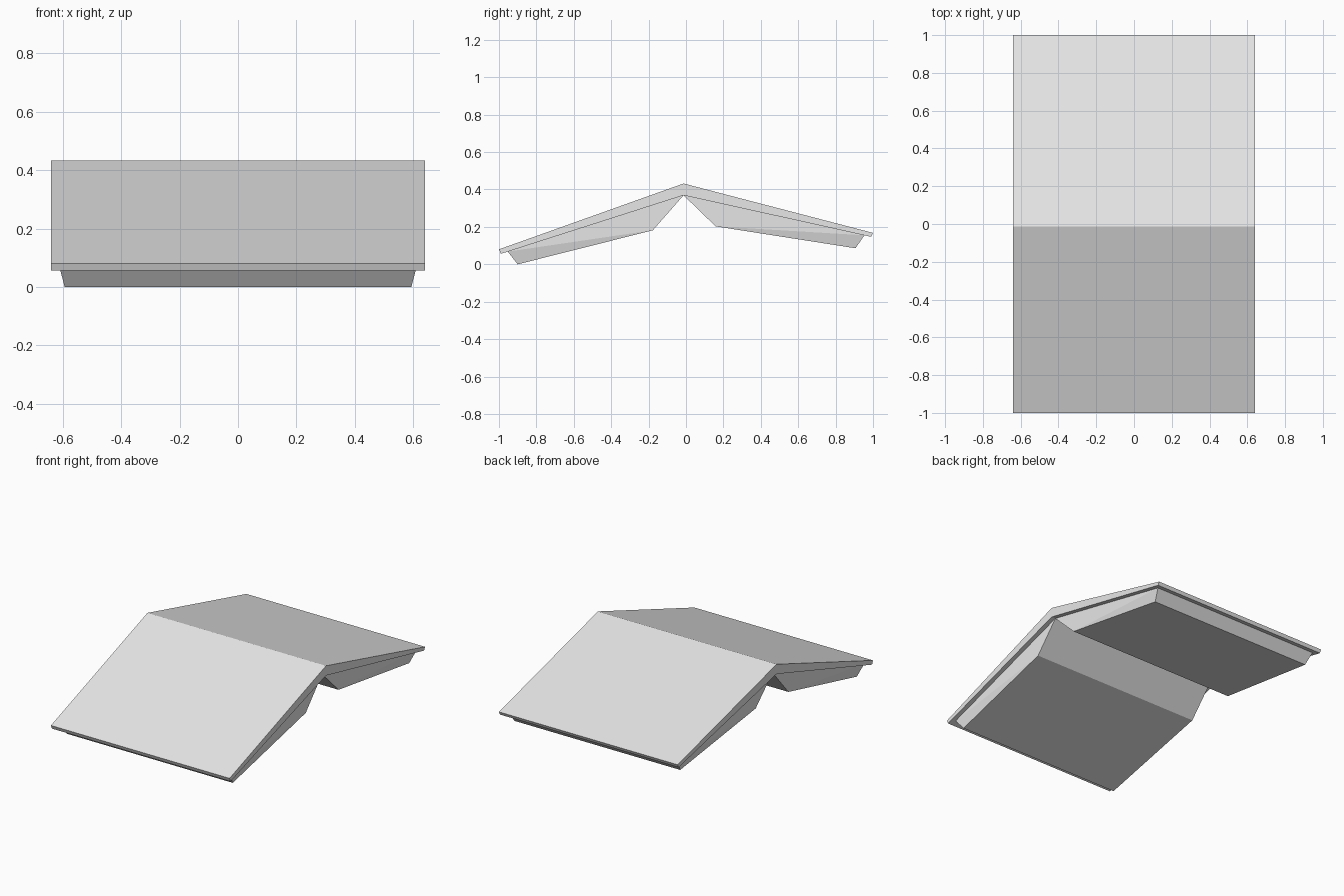
import bpy

if "Cube" in bpy.data.objects:
    bpy.data.objects.remove(bpy.data.objects["Cube"])

grey = bpy.data.materials.new("light grey")
grey.diffuse_color = (0.8, 0.8, 0.8, 1)
grey.use_nodes = True
grey.node_tree.nodes["Principled BSDF"].inputs["Base Color"].default_value = grey.diffuse_color


def loft(name, left, right):
    """Solid between two end outlines (lists of x, y, z), each outline split into quads."""
    n = len(left)
    faces = [(i, (i + 1) % n, (i + 1) % n + n, i + n) for i in range(n)]
    return name, left + right, faces


def add(name, verts, faces):
    mesh = bpy.data.meshes.new(name)
    mesh.from_pydata(verts, [], faces)
    mesh.materials.append(grey)
    obj = bpy.data.objects.new(name, mesh)
    bpy.context.collection.objects.link(obj)
    return obj


# Folded cover: six-point profile swept along x
cover = [(-1.0, 0.08), (-0.99, 0.056), (-0.013, 0.369),
         (0.99, 0.147), (1.0, 0.168), (-0.013, 0.432)]
W = 0.64
name, verts, faces = loft("cover",
                          [(-W, y, z) for y, z in cover],
                          [(W, y, z) for y, z in cover])
for o, flip in ((0, True), (6, False)):
    for quad in ((0, 1, 2, 5), (2, 3, 4, 5)):
        ids = [i + o for i in quad]
        faces.append(ids[::-1] if flip else ids)
add(name, verts, faces)


def pages(name, profile, mirrored):
    """Tapered page block; profile rows are (half width, y, z), running
    outer top, outer bottom, inner bottom, spine."""
    left = [(-w, y, z) for w, y, z in profile]
    right = [(w, y, z) for w, y, z in profile]
    name, verts, faces = loft(name, left, right)
    # ends fold along the diagonal from outer top to inner bottom
    faces += [(2, 1, 0), (3, 2, 0), (4, 5, 6), (4, 6, 7)]
    if mirrored:
        faces = [f[::-1] for f in faces]
    add(name, verts, faces)


# Two page blocks hanging under the cover halves
pages("front_pages", [(0.611, -0.953, 0.068), (0.593, -0.90, 0.0),
                      (0.61, -0.177, 0.182), (0.611, -0.013, 0.369)], False)
pages("back_pages", [(0.611, 0.954, 0.155), (0.593, 0.906, 0.086),
                     (0.61, 0.158, 0.203), (0.611, -0.013, 0.369)], True)

# Make every part's normals point outward
import bmesh
for obj in bpy.context.collection.objects:
    bm = bmesh.new()
    bm.from_mesh(obj.data)
    bmesh.ops.recalc_face_normals(bm, faces=bm.faces)
    bm.to_mesh(obj.data)
    bm.free()
